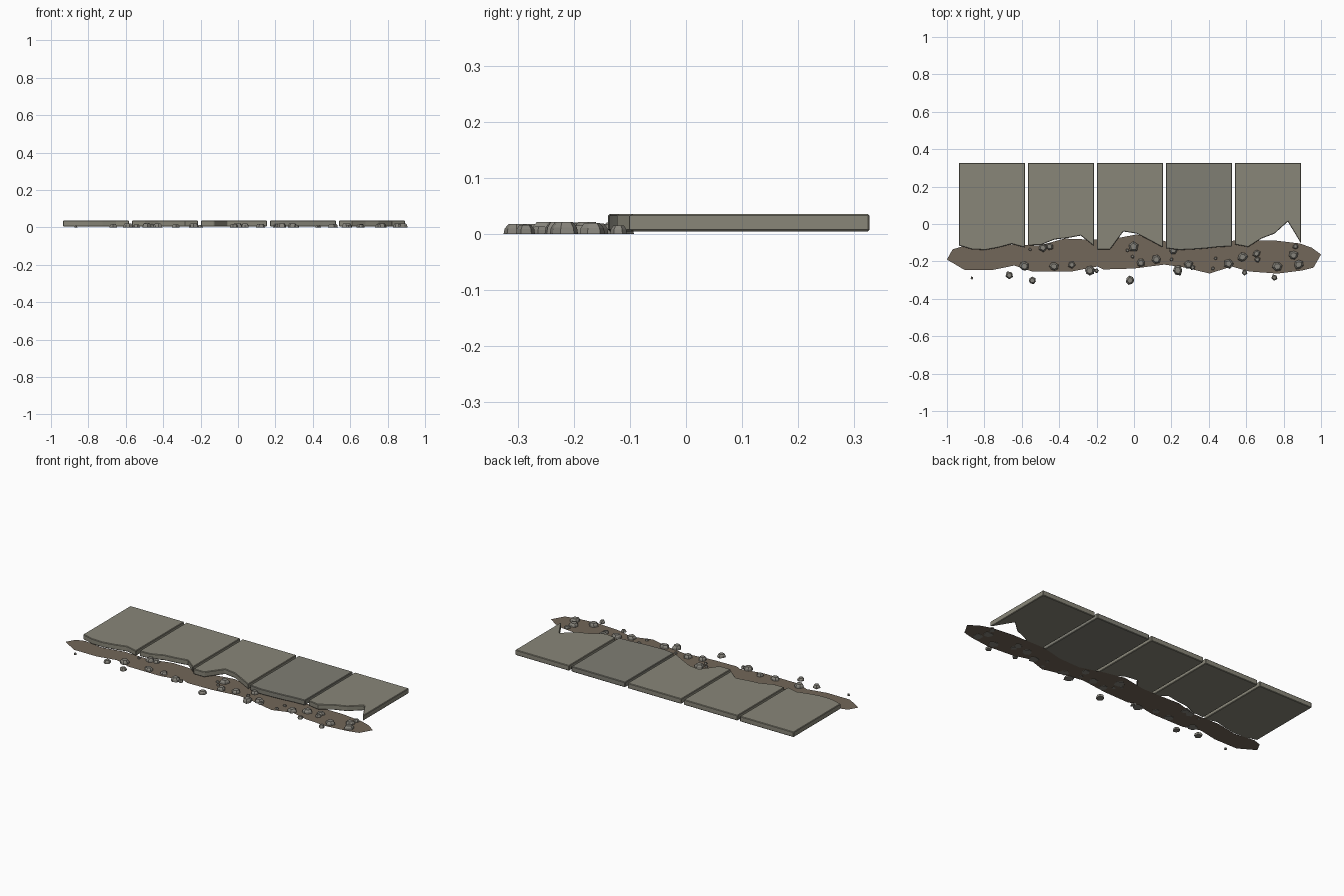
import bpy, bmesh, math, random

random.seed(4)


def material(name, rgb):
    m = bpy.data.materials.new(name)
    m.diffuse_color = (*rgb, 1)
    return m


STONE = material("stone", (0.25, 0.24, 0.19))
DARK = material("dark_stone", (0.215, 0.21, 0.175))
DIRT = material("dirt", (0.17, 0.135, 0.10))
RUBBLE = material("rubble", (0.24, 0.23, 0.20))


def finish(name, bm, mat):
    bmesh.ops.recalc_face_normals(bm, faces=bm.faces)
    mesh = bpy.data.meshes.new(name)
    bm.to_mesh(mesh)
    bm.free()
    ob = bpy.data.objects.new(name, mesh)
    bpy.context.collection.objects.link(ob)
    mesh.materials.append(mat)
    return ob


# Paving slabs: straight back, broken front edge sampled at six even steps
W, PITCH, LEFT, BACK = 0.353, 0.369, -0.936, 0.327
fronts = [
    (-.115, -.136, -.139, -.126, -.107, -.126),
    (-.115, -.112, -.083, -.075, -.062, -.118),
    (-.136, -.136, -.040, -.051, -.088, -.126),
    (-.130, -.139, -.136, -.131, -.123, -.120),
    (-.110, -.123, -.078, -.051, .013, -.104),
]
for i, ys in enumerate(fronts):
    x0 = LEFT + i * PITCH
    pts = [(x0 + W * k / 5, y) for k, y in enumerate(ys)]
    pts += [(x0 + W, BACK), (x0, BACK)]
    bm = bmesh.new()
    face = bm.faces.new([bm.verts.new((x, y, 0.005)) for x, y in pts])
    ext = bmesh.ops.extrude_face_region(bm, geom=[face], use_keep_orig=True)
    for v in ext["geom"]:
        if isinstance(v, bmesh.types.BMVert):
            v.co.z = 0.036
    slab = finish(f"paving_slab_{i + 1}", bm, DARK if i == 3 else STONE)
    bev = slab.modifiers.new("worn_edges", "BEVEL")
    bev.width = 0.003
    bev.segments = 1
    bev.limit_method = "ANGLE"
    bev.angle_limit = math.radians(50)

# Flat strip of exposed dirt along the broken edge
outline = [
    (-1, -.19), (-.905, -.246), (-.757, -.246), (-.64, -.222), (-.543, -.254),
    (-.334, -.254), (-.195, -.227), (-.163, -.243), (0, -.238), (.163, -.217),
    (.275, -.233), (.404, -.265), (.521, -.227), (.618, -.254), (.767, -.265),
    (.896, -.249), (.96, -.233), (1, -.163), (.949, -.126), (.885, -.104),
    (.751, -.088), (.537, -.088), (.404, -.12), (.27, -.125), (.136, -.083),
    (.014, -.056), (-.13, -.083), (-.238, -.083), (-.372, -.078),
    (-.505, -.115), (-.666, -.11), (-.8, -.136), (-.92, -.12), (-.97, -.136),
]
bm = bmesh.new()
bm.faces.new([bm.verts.new((x, y, 0.002)) for x, y in outline])
finish("dirt_strip", bm, DIRT)

# Rubble: (x, y, radius) of each chip
chips = [
    (-.866, -.289, .009), (-.666, -.275, .024), (-.586, -.227, .027),
    (-.545, -.302, .020), (-.487, -.126, .024), (-.452, -.12, .021),
    (-.556, -.136, .009), (-.428, -.227, .025), (-.334, -.217, .021),
    (-.238, -.249, .027), (-.201, -.249, .014), (-.003, -.12, .029),
    (-.008, -.174, .011), (-.035, -.142, .010), (.037, -.209, .024),
    (.12, -.19, .027), (.211, -.142, .022), (.2, -.19, .010),
    (-.021, -.301, .024), (.233, -.249, .029), (.291, -.217, .027),
    (.313, -.233, .015), (.422, -.238, .010), (.505, -.211, .029),
    (.58, -.176, .027), (.655, -.158, .021), (.66, -.19, .016),
    (.591, -.259, .016), (.751, -.286, .018), (.767, -.227, .027),
    (.864, -.12, .016), (.853, -.168, .027), (.88, -.217, .027),
    (.436, -.184, .010),
]
for n, (x, y, r) in enumerate(chips):
    sides = random.choice((5, 6, 7))
    h = min(0.022, 0.006 + r * random.uniform(0.45, 0.62))
    turn = random.uniform(0, math.tau)
    rings = []
    bm = bmesh.new()
    radii = [r * random.uniform(0.82, 1.1) for _ in range(sides)]
    for z, s in ((0, 1), (h * 0.55, 0.92), (h, 0.62)):
        ring = []
        for k, q in enumerate(radii):
            a = turn + math.tau * k / sides
            ring.append(bm.verts.new((x + q * s * math.cos(a), y + q * s * math.sin(a), z)))
        rings.append(ring)
    for lo, hi in zip(rings, rings[1:]):
        for k in range(sides):
            j = (k + 1) % sides
            bm.faces.new((lo[k], lo[j], hi[j], hi[k]))
    bm.faces.new(rings[0])
    bm.faces.new(rings[-1])
    finish(f"rubble_chip_{n + 1}", bm, RUBBLE)
